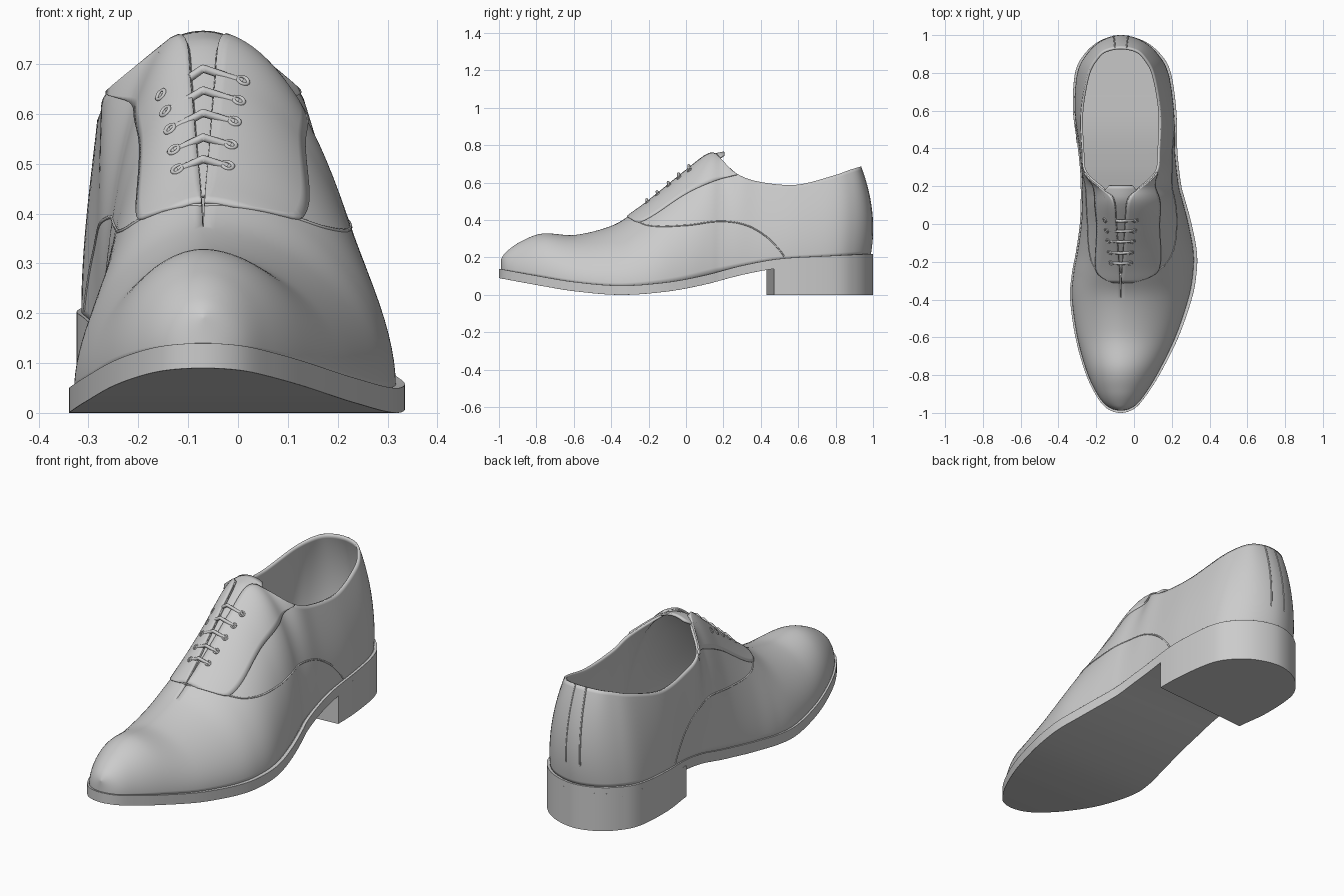
import bpy, bmesh, math
from mathutils import Vector

if "Cube" in bpy.data.objects:
    bpy.data.objects.remove(bpy.data.objects["Cube"])

C = -0.07  # x of the shoe's centre line
# stations toe to heel: y, sole left x, sole right x, half width of upper's top edge, top height
ROWS = [(-1, C, C, 0, .19), (-.975, -.145, .005, 0, .225), (-.9, -.205, .07, 0, .278),
        (-.78, -.26, .145, 0, .322), (-.6, -.31, .235, 0, .315), (-.4, -.338, .305, 0, .365),
        (-.27, -.33, .33, .004, .445), (-.15, -.308, .333, .012, .535), (0, -.287, .305, .022, .655),
        (.13, -.282, .27, .035, .748), (.19, -.282, .253, .09, .72), (.28, -.285, .24, .185, .645),
        (.4, -.297, .229, .2, .603), (.6, -.323, .224, .205, .587), (.8, -.312, .195, .172, .635),
        (.9, -.262, .14, .13, .665), (.97, -.18, .05, .08, .68), (1, C, C, 0, .685)]
SECTION = [(-1, .55, .55, 0), (-.5, .45, .52, .02), (0, .4, .56, .05), (.13, .4, .58, .06),
           (.3, .35, .5, .3), (1, .35, .6, .3)]
SOLE = [(-1, .09), (-.8, .053), (-.6, .02), (-.35, 0), (-.1, .018), (.1, .055),
        (.3, .107), (.5, .143), (.75, .158), (1, .17)]
VAMP_SEAM = [(-.31, .42), (-.2, .368), (0, .37), (.18, .392), (.32, .372), (.43, .31), (.5, .24), (.525, .205)]
FACING_EDGE = [(-.31, .41), (-.24, .385), (0, .535), (.15, .605), (.28, .64)]
LAST = len(ROWS) - 1


def mirror(r):
    return (r[0], r[2], r[1], -r[3], r[4])


EXT = [mirror(ROWS[1])] + ROWS + [mirror(ROWS[-2])]


def station(u):
    i = max(0, min(int(u), LAST - 1))
    t = u - i
    return [.5 * (2 * b + (c - a) * t + (2 * a - 5 * b + 4 * c - d) * t * t + (3 * b - a - 3 * c + d) * t ** 3)
            for a, b, c, d in zip(*EXT[i:i + 4])]


def table(k, x):
    """Smooth interpolation of knot rows keyed by their first value."""
    x = max(k[0][0], min(k[-1][0], x))
    i = max(j for j in range(len(k) - 1) if k[j][0] <= x)
    h = k[i + 1][0] - k[i][0]
    t = (x - k[i][0]) / h

    def slope(j, c):
        a, b = k[max(j - 1, 0)], k[min(j + 1, len(k) - 1)]
        return (b[c] - a[c]) / (b[0] - a[0])
    return [k[i][c] * (1 + 2 * t) * (1 - t) ** 2 + h * slope(i, c) * t * (1 - t) ** 2
            + k[i + 1][c] * t * t * (3 - 2 * t) + h * slope(i + 1, c) * t * t * (t - 1)
            for c in range(1, len(k[0]))]


def bisect(f, lo, hi):
    for _ in range(30):
        m = (lo + hi) / 2
        lo, hi = (m, hi) if f(m) < 0 else (lo, m)
    return lo


def raw(u, v, side):
    y, L, R, wt, zt = station(u)
    wt = max(0, wt)
    hw = abs((R if side > 0 else L) - C) * .94
    zb = table(SOLE, y)[0] + .045
    k = max(0, (y - .7) / .3)
    yb = y * .982
    yt = yb - .052 * k ** 3
    a, c, d = table(SECTION, y)
    p = [Vector((hw, yb, zb)), Vector((hw, yb + .03 * k, zb + a * (zt - zb))),
         Vector((wt + c * (hw - wt), (yb + yt) / 2 + .03 * k, zt - d * (zt - zb))), Vector((wt, yt, zt))]
    w = 1 - v
    q = p[0] * w ** 3 + p[1] * 3 * v * w * w + p[2] * 3 * v * v * w + p[3] * v ** 3
    return Vector((C + side * q.x, q.y, q.z))


def normal(u, v, side):
    u, v = max(.05, min(LAST - .05, u)), max(.02, min(.98, v))
    n = (raw(u + .02, v, side) - raw(u - .02, v, side)).cross(raw(u, v + .01, side) - raw(u, v - .01, side)).normalized()
    return n if n.dot(raw(u, v, side) - Vector((C, raw(u, v, side).y, .15))) > 0 else -n


def surf(u, v, side, off=0):
    return raw(u, v, side) + normal(u, v, side) * off


def u_of(y):
    return bisect(lambda u: station(u)[0] * .982 - y, 0, LAST)


def v_of(u, z, side):
    return bisect(lambda v: raw(u, v, side).z - z, 0, 1)


def make(name, grids, thick=0, bevel=0):
    bm = bmesh.new()
    for g in grids:
        vs = [[bm.verts.new(p) for p in r] for r in g]
        for r, s in zip(vs, vs[1:]):
            for j in range(len(r) - 1):
                bm.faces.new((r[j], s[j], s[j + 1], r[j + 1]))
    bmesh.ops.remove_doubles(bm, verts=bm.verts[:], dist=1e-4)
    bmesh.ops.dissolve_degenerate(bm, edges=bm.edges[:], dist=1e-5)
    bmesh.ops.recalc_face_normals(bm, faces=bm.faces[:])
    me = bpy.data.meshes.new(name)
    bm.to_mesh(me)
    bm.free()
    ob = bpy.data.objects.new(name, me)
    bpy.context.collection.objects.link(ob)
    bpy.ops.object.select_all(action='DESELECT')
    ob.select_set(True)
    bpy.context.view_layer.objects.active = ob
    bpy.ops.object.shade_smooth_by_angle(angle=math.radians(40))
    if thick:
        m = ob.modifiers.new("thickness", 'SOLIDIFY')
        m.thickness, m.offset = thick, 0
    if bevel:
        m = ob.modifiers.new("bevel", 'BEVEL')
        m.width, m.segments, m.limit_method = bevel, 2, 'ANGLE'
        m.angle_limit = math.radians(50)
    return ob


def tube(name, paths, radius, cyclic=False):
    cu = bpy.data.curves.new(name, 'CURVE')
    cu.dimensions, cu.bevel_depth, cu.bevel_resolution, cu.use_fill_caps = '3D', radius, 2, True
    for path in paths:
        sp = cu.splines.new('POLY')
        sp.points.add(len(path) - 1)
        for pt, p in zip(sp.points, path):
            pt.co = (*p, 1)
        sp.use_cyclic_u = cyclic
    bpy.context.collection.objects.link(bpy.data.objects.new(name, cu))


def slab(name, us, top, bottom, skew=0, bevel=0):
    """Solid that follows the sole outline between two height functions."""
    rings = []
    for i, u in enumerate(us):
        y, L, R = station(u)[:3]
        s = skew if i == 0 else 0
        t, b = top(y), bottom(y)
        rings.append([Vector(p) for p in ((L, y - s, t), (R, y + s, t), (R, y + s, b), (L, y - s, b), (L, y - s, t))])
    r = rings[0]
    caps = [[[r[0], r[1]], [r[3], r[2]]]] if skew else []
    return make(name, [rings] + caps, bevel=bevel)


def span(a, b, n):
    return [a + (b - a) * i / n for i in range(n + 1)]


# sole and heel
slab("sole", span(0, LAST, 136), lambda y: table(SOLE, y)[0] + .05, lambda y: table(SOLE, y)[0], bevel=.005)
slab("heel", span(u_of(.45 * .982), LAST, 48), lambda y: table(SOLE, y)[0] + .02, lambda y: 0, skew=.02)

# upper shell, open at the collar and lacing gap
make("upper", [[[surf(u, v, s) for v in span(0, 1, 24)] for u in span(0, LAST, 136)] for s in (-1, 1)], thick=.012)

# lace facings lying over the upper
facings = []
for s in (-1, 1):
    g = []
    for y in span(-.305, .275, 40):
        u = u_of(y)
        g.append([surf(u, v, s, .007) for v in span(v_of(u, table(FACING_EDGE, y)[0], s), 1, 10)])
    facings.append(g)
make("lace_facings", facings, thick=.01)

# seams: vamp edge and back strip
seams = []
for s in (-1, 1):
    path = []
    for y in span(-.31, .525, 60):
        u = u_of(y)
        path.append(surf(u, v_of(u, table(VAMP_SEAM, y)[0], s), s, .005))
    seams.append(path)
    seams.append([surf(16.65, v, s, .005) for v in span(.02, 1, 20)])
tube("seams", seams, .004)

# tongue under the lacing gap
TONGUE = [(-.26, .435, .02), (0, .643, .05), (.12, .738, .08), (.17, .755, .088), (.205, .762, .06)]
tongue = []
for y in span(-.26, .205, 24):
    z, w = table(TONGUE, y)
    tongue.append([Vector((C + k * w, y, z - 4 * (k * w) ** 2)) for k in span(-1, 1, 10)])
make("tongue", [tongue], thick=.01)

# laces and eyelets
laces, eyelets = [], []
for y, w in zip((.025, -.03, -.085, -.145, -.2), (.076, .068, .06, .053, .047)):
    u = u_of(y)
    mid = Vector((C, y - .01, station(u)[4] + .016))
    ends = {}
    for s in (-1, 1):
        v = bisect(lambda t: w - abs(raw(u, t, s).x - C), 0, 1)
        ends[s] = surf(u, v, s, .008)
        q = normal(u, v, s).to_track_quat('Z', 'Y')
        eyelets.append([surf(u, v, s, .012) + q @ Vector((.011 * math.cos(a), .011 * math.sin(a), 0))
                        for a in span(0, math.tau * 15 / 16, 15)])
    laces.append([ends[1 if k > 0 else -1].lerp(mid, 1 - k * k) for k in span(-1, 1, 16)])
tube("laces", laces, .008)
tube("eyelets", eyelets, .004, cyclic=True)
